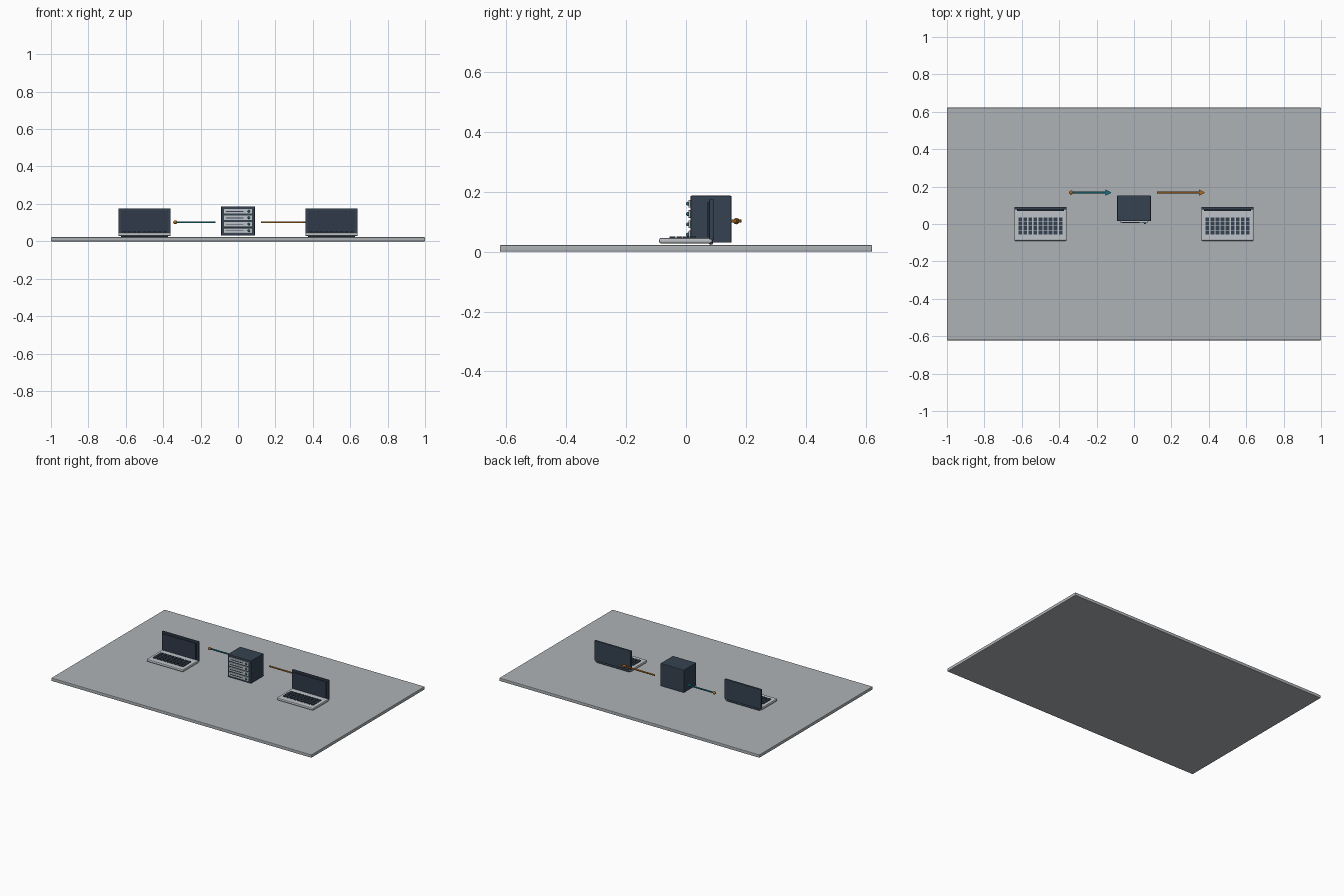
import bpy, bmesh, math
from mathutils import Matrix

if "Cube" in bpy.data.objects:
    bpy.data.objects.remove(bpy.data.objects["Cube"])


def mat(name, r, g, b):
    m = bpy.data.materials.new(name)
    m.diffuse_color = (r, g, b, 1)
    m.use_nodes = True
    m.node_tree.nodes["Principled BSDF"].inputs["Base Color"].default_value = m.diffuse_color
    return m


STONE = mat("platform grey", 0.42, 0.45, 0.47)
LIGHT = mat("light grey", 0.52, 0.55, 0.58)
NAVY = mat("dark slate", 0.036, 0.055, 0.083)
SCREEN = mat("screen slate", 0.028, 0.042, 0.065)
TEAL = mat("teal", 0.01, 0.17, 0.23)
ORANGE = mat("orange", 0.42, 0.15, 0.02)


def finish(name, bm, material, bevel=0.0, smooth=False):
    bmesh.ops.recalc_face_normals(bm, faces=bm.faces[:])
    me = bpy.data.meshes.new(name)
    bm.to_mesh(me)
    bm.free()
    me.materials.append(material)
    ob = bpy.data.objects.new(name, me)
    bpy.context.collection.objects.link(ob)
    if bevel:
        mod = ob.modifiers.new("soft edges", 'BEVEL')
        mod.width, mod.segments = bevel, 2
    if smooth:
        me.polygons.foreach_set("use_smooth", [True] * len(me.polygons))
    return ob


def add_box(bm, x0, x1, y0, y1, z0, z1):
    m = Matrix.Translation(((x0 + x1) / 2, (y0 + y1) / 2, (z0 + z1) / 2))
    bmesh.ops.create_cube(bm, size=1, matrix=m @ Matrix.Diagonal((x1 - x0, y1 - y0, z1 - z0, 1)))


def box(name, material, dims, bevel=0.0):
    bm = bmesh.new()
    add_box(bm, *dims)
    return finish(name, bm, material, bevel)


def rod(name, material, x0, x1, y, z, r):
    bm = bmesh.new()
    m = Matrix.Translation(((x0 + x1) / 2, y, z)) @ Matrix.Rotation(math.pi / 2, 4, 'Y')
    bmesh.ops.create_cone(bm, cap_ends=True, segments=16, radius1=r, radius2=r,
                          depth=x1 - x0, matrix=m)
    ob = finish(name, bm, material)
    for p in ob.data.polygons:
        p.use_smooth = len(p.vertices) == 4
    return ob


def laptop(side, cx):
    # Deck and upright lid
    box(side + "_laptop_base", LIGHT, (cx - .14, cx + .14, -.09, .088, .028, .046), .006)
    box(side + "_laptop_lid", NAVY, (cx - .14, cx + .14, .077, .092, .038, .175), .003)
    box(side + "_laptop_display", SCREEN, (cx - .126, cx + .126, .070, .078, .05, .164))
    rod(side + "_laptop_hinge", NAVY, cx - .125, cx + .125, .083, .031, .008)
    # Keyboard
    bm = bmesh.new()
    for c in range(9):
        for r in range(4):
            x = cx + (c - 4) * .0268
            y = -.0105 + (r - 1.5) * .0228
            add_box(bm, x - .0095, x + .0095, y - .0102, y + .0102, .045, .0515)
    finish(side + "_laptop_keys", bm, NAVY)


def arrow(name, material, x0, x1):
    # Round shaft with a flat triangular head
    y, z = .168, .102
    rod(name + "_shaft", material, x0, x1 - .028, y, z, .0052)
    bm = bmesh.new()
    vs = [bm.verts.new(p) for p in ((x1 - .033, y - .017, z - .005),
                                    (x1, y, z - .005), (x1 - .033, y + .017, z - .005))]
    f = bm.faces.new(vs)
    ext = bmesh.ops.extrude_face_region(bm, geom=[f])
    top = [v for v in ext["geom"] if isinstance(v, bmesh.types.BMVert)]
    bmesh.ops.translate(bm, verts=top, vec=(0, 0, .01))
    finish(name + "_head", bm, material)


# Platform
box("platform", STONE, (-1, 1, -.622, .622, 0, .022), .004)

# Two laptops
laptop("left", -.5)
laptop("right", .5)

# Server cabinet with four drive bays
box("server_cabinet", NAVY, (-.09, .09, .015, .152, .03, .187), .003)
for i in range(4):
    z = .057 + i * .0345
    box(f"drive_bay_{i + 1}", LIGHT, (-.076, .076, .008, .017, z - .013, z + .013), .002)
    box(f"bay_slot_{i + 1}", NAVY, (-.064, .03, .0055, .009, z - .003, z + .001))
    bm = bmesh.new()
    bmesh.ops.create_uvsphere(bm, u_segments=12, v_segments=8, radius=.0065,
                              matrix=Matrix.Translation((.058, .0065, z)))
    finish(f"status_light_{i + 1}", bm, TEAL, smooth=True)

# Data flow arrows and the packet at the tail of the first
arrow("incoming_arrow", TEAL, -.335, -.12)
arrow("outgoing_arrow", ORANGE, .123, .38)
bm = bmesh.new()
bmesh.ops.create_uvsphere(bm, u_segments=16, v_segments=10, radius=.0105,
                          matrix=Matrix.Translation((-.336, .168, .102)))
finish("data_packet", bm, ORANGE, smooth=True)
